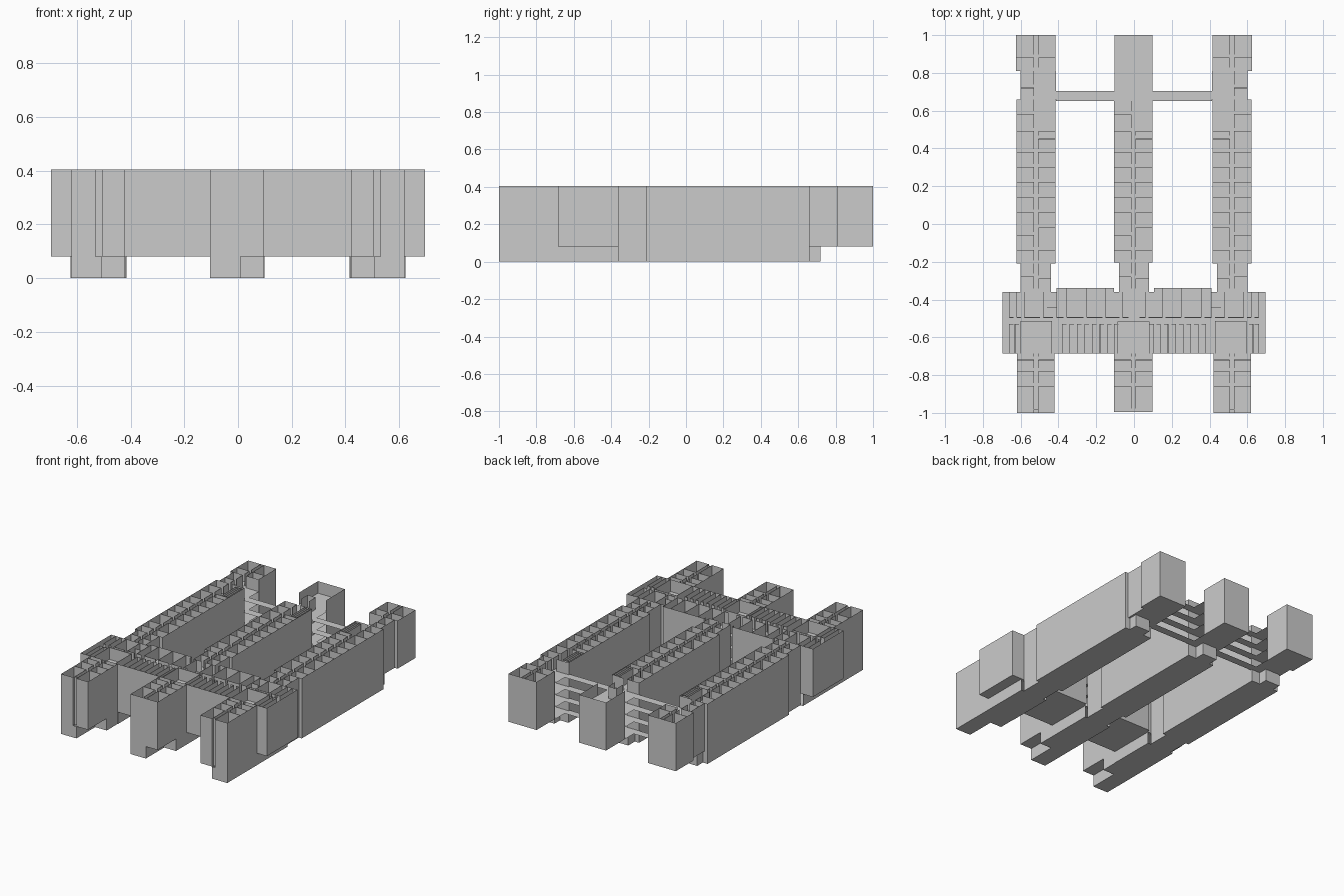
import bpy, bmesh

if "Cube" in bpy.data.objects:
    bpy.data.objects.remove(bpy.data.objects["Cube"])

TOP = 0.405
LEVELS = [0.081, 0.162, 0.243, 0.324]   # upper storey floors
HALL = 0.012                            # half width of a corridor


class Sheets:
    """Collects thin wall and floor sheets into one named object."""
    def __init__(self, name):
        self.name, self.bm = name, bmesh.new()

    def quad(self, pts):
        self.bm.faces.new([self.bm.verts.new(p) for p in pts])

    def wall(self, x0, y0, x1, y1, z0=LEVELS[0], z1=TOP):
        if abs(x1 - x0) + abs(y1 - y0) > 1e-5:
            self.quad([(x0, y0, z0), (x1, y1, z0), (x1, y1, z1), (x0, y0, z1)])

    def floor(self, x0, y0, x1, y1, levels=LEVELS):
        for z in levels:
            self.quad([(x0, y0, z), (x1, y0, z), (x1, y1, z), (x0, y1, z)])

    def finish(self, thickness=0):
        me = bpy.data.meshes.new(self.name)
        self.bm.to_mesh(me)
        self.bm.free()
        ob = bpy.data.objects.new(self.name, me)
        bpy.context.collection.objects.link(ob)
        if thickness:
            mod = ob.modifiers.new("thickness", 'SOLIDIFY')
            mod.thickness, mod.offset = thickness, 0


# wing plan: y start, y end, outward width, inward width
SEGS = [(-1.0, -0.685, 0.102, 0.098), (-0.36, -0.21, 0.083, 0.078),
        (-0.21, 0.66, 0.105, 0.103), (0.66, 0.81, 0.083, 0.106),
        (0.81, 1.0, 0.106, 0.103)]
MID_SEGS = [(-0.995, -0.685, 0.102, 0.1), (-0.36, -0.205, 0.077, 0.083),
            (-0.205, 0.65, 0.102, 0.101), (0.65, 0.8, 0.1, 0.1),
            (0.8, 1.0, 0.1, 0.1)]
# room partitions along the wing on each side of the corridor
OUT_CUTS = [-0.86, -0.78, -0.72, -0.28, -0.14, -0.06, 0.06, 0.14, 0.22,
            0.30, 0.38, 0.49, 0.58, 0.72, 0.88]
IN_CUTS = [-0.86, -0.78, -0.72, -0.29, -0.14, -0.02, 0.06, 0.14, 0.22, 0.30,
           0.38, 0.45, 0.49, 0.88]
GROUND_Y = -0.80                        # inner half of the ground storey starts


def build_wing(name, c, d, segs, middle):
    X = lambda off: c + d * off          # positive offset = outward side
    s = Sheets(name + "_shell")
    r = Sheets(name + "_rooms")
    g = Sheets(name + "_ground_storey")
    inset = 0 if middle else 0.015       # recess of the corridor end
    for k, (y0, y1, o, i) in enumerate(segs):
        start = y0 + (inset if k == 0 else 0)
        s.floor(X(o), start, X(-i), y1)
        if start > y0:
            s.floor(X(o), y0, X(HALL), start)
            s.floor(X(-HALL), y0, X(-i), start)
            for sign in (-1, 1):
                s.wall(X(sign * HALL), y0, X(sign * HALL), start + 0.03)
        # side walls; the landing beside the walkways stays open
        if not (middle and k == 3):
            s.wall(X(o), y0, X(o), y1)
        if k != 3:
            s.wall(X(-i), y0, X(-i), y1)
        # end walls, leaving the corridor open
        for y in (y0, y1):
            lim = [q for q in segs if abs(q[0] - y) < 1e-4 or abs(q[1] - y) < 1e-4]
            if (y == y1 and len(lim) > 1) or (middle and y == segs[-1][0]):
                continue
            s.wall(X(max(q[2] for q in lim)), y, X(HALL), y)
            s.wall(X(-HALL), y, X(-max(q[3] for q in lim)), y)
        # partitions and corridor walls with door gaps
        for sign, w, cuts in ((1, o, OUT_CUTS), (-1, i, IN_CUTS)):
            if k == 3 and (middle or sign < 0) or (middle and k == 4):
                continue
            ys = [y0] + [q for q in cuts if y0 + 0.02 < q < y1 - 0.02] + [y1]
            for n, (a, b) in enumerate(zip(ys, ys[1:])):
                if n:
                    r.wall(X(sign * HALL), a, X(sign * w), a)
                if not (sign < 0 and 0.48 < a < 0.66):
                    r.wall(X(sign * HALL), a + 0.018, X(sign * HALL), b)
    s.wall(X(HALL), segs[0][0] + inset, X(-HALL), segs[0][0] + inset)
    s.wall(X(HALL), 1.0, X(-HALL), 1.0)
    # ground storey: outer half full length, inner half set back at the front
    low = segs[:1] + [(-0.685, -0.36, 0.102, 0.1)] + segs[1:3]
    for k, (y0, y1, o, i) in enumerate(low):
        g.floor(X(o), y0, X(-HALL), y1, [0])
        g.wall(X(o), y0, X(o), y1, 0, LEVELS[0])
        yi = max(y0, GROUND_Y)
        g.floor(X(-HALL), yi, X(-i), y1, [0])
        g.wall(X(-i), yi, X(-i), y1, 0, LEVELS[0])
        if k == 0:
            g.wall(X(-HALL), y0, X(-HALL), yi, 0, LEVELS[0])
        g.wall(X(o), y0, X(-HALL), y0, 0, LEVELS[0])
        g.wall(X(-HALL), yi, X(-i), yi, 0, LEVELS[0])
    yl = low[-1][1]
    g.wall(X(low[-1][2]), yl, X(-low[-1][3]), yl, 0, LEVELS[0])
    # rear porch
    p0, p1 = X(0.07), X(-0.04)
    g.floor(p0, yl, p1, 0.72, [0])
    for q in ((p0, yl, p0, 0.72), (p1, yl, p1, 0.72), (p0, 0.72, p1, 0.72)):
        g.wall(*q, 0, LEVELS[0])
    s.finish()
    r.finish(0.003)
    g.finish()
    # stairwell
    st = Sheets(name + "_stairwell")
    for off in (0.05, 0.064, 0.08, 0.095):
        st.wall(X(-off), 0.50, X(-off), 0.645, 0, TOP)
    st.wall(X(-0.05), 0.645, X(-0.095), 0.645, 0, TOP)
    if middle:   # rear core
        for q in ((-0.04, 0.73, -0.04, 0.8), (-0.04, 0.8, 0.02, 0.8),
                  (0.02, 0.73, 0.02, 0.8)):
            st.wall(*q)
    st.finish()


build_wing("left_wing", -0.518, -1, SEGS, False)
build_wing("right_wing", 0.518, 1, SEGS, False)
build_wing("middle_wing", -0.003, -1, MID_SEGS, True)

# cross block joining the wings
cb = Sheets("cross_block_shell")
rooms = Sheets("cross_block_rooms")
S, N, NB = -0.685, -0.36, -0.34
cb.floor(-0.695, S, 0.695, N)
for sx in (-1, 1):
    cb.floor(sx * 0.41, N, sx * 0.105, NB)
    cb.wall(sx * 0.695, S, sx * 0.695, N)
    cb.wall(sx * 0.105, NB, sx * 0.41, NB)
    cb.wall(sx * 0.105, N, sx * 0.105, NB)
    cb.wall(sx * 0.41, N, sx * 0.41, NB)
    cb.wall(sx * 0.41, N, sx * 0.695, N)
    cb.wall(sx * 0.695, S, sx * 0.08, S)
    # small front rooms and larger rear rooms
    front = [0.66, 0.63, 0.38, 0.34, 0.30, 0.26, 0.22, 0.18, 0.14, 0.105]
    for x in front:
        rooms.wall(sx * x, S, sx * x, -0.53)
        rooms.wall(sx * x, -0.53, sx * (x - 0.022), -0.53)
    rear = [0.66, 0.62, 0.58, 0.48, 0.41, 0.355, 0.25, 0.15, 0.06]
    for a, b in zip(rear, rear[1:] + [0.012]):
        rooms.wall(sx * a, -0.495, sx * a, NB if 0.105 < a < 0.41 else N)
        rooms.wall(sx * a, -0.495, sx * (b + 0.018), -0.495)
    rooms.wall(sx * 0.46, -0.44, sx * 0.41, -0.44)
cb.wall(-0.08, S, 0.08, S)
# large halls where the wings cross
for x0, x1 in ((-0.6, -0.435), (-0.085, 0.08), (0.43, 0.595)):
    for x in (x0, x1):
        rooms.wall(x, S, x, -0.515)
    rooms.wall(x0, -0.515, x1, -0.515)
cb.finish()
rooms.finish(0.003)

# open walkways bridging the wings at every storey
bridge = Sheets("walkway_slabs")
for x0, x1 in ((-0.412, -0.103), (0.097, 0.412)):
    bridge.floor(x0, 0.65, x1, 0.705)
bridge.finish()
